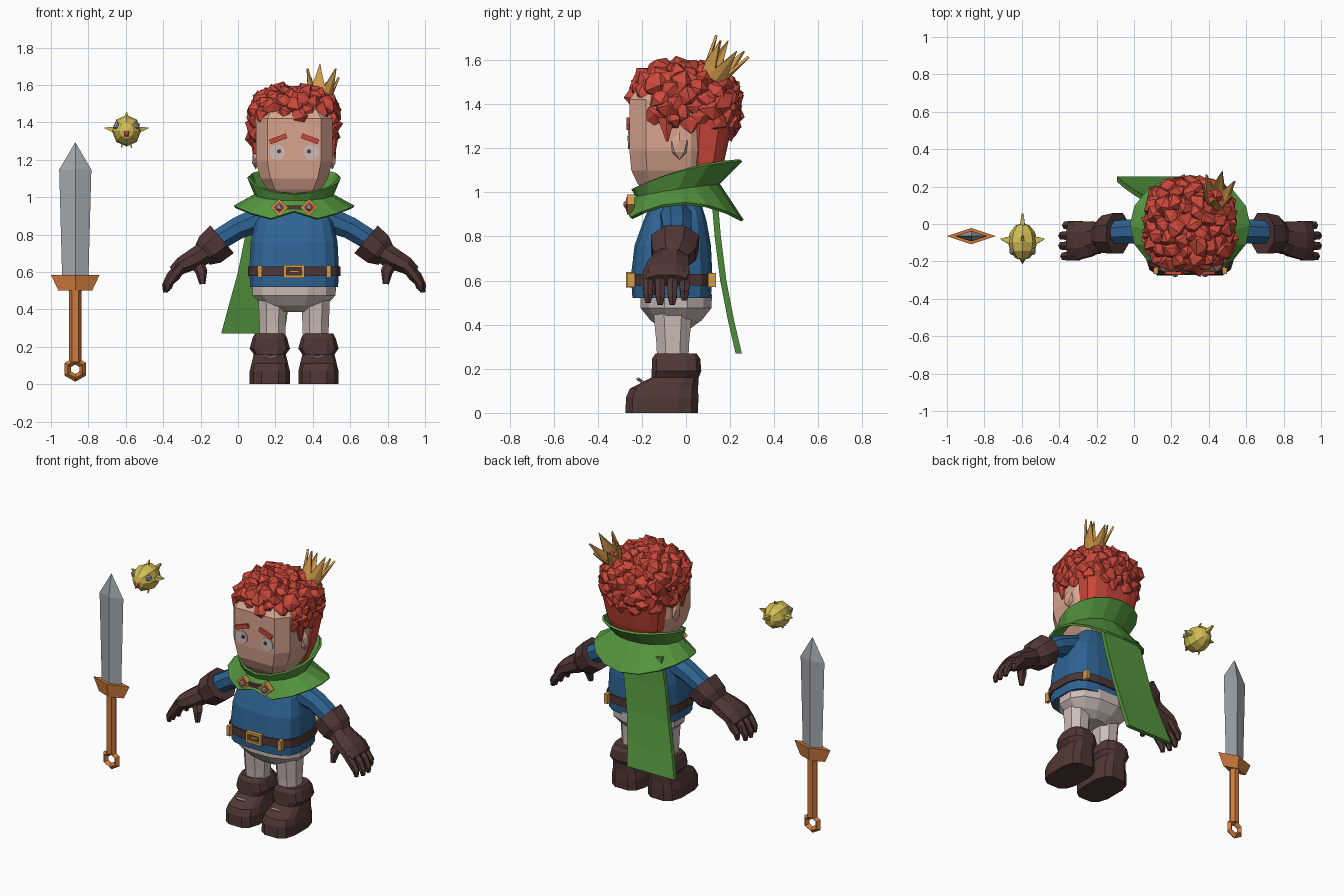
import bpy, bmesh, math, random
from mathutils import Vector, Matrix, Euler

if "Cube" in bpy.data.objects:
    bpy.data.objects.remove(bpy.data.objects["Cube"])

random.seed(4)
CX = 0.3  # centre line of the figure


def material(name, r, g, b):
    m = bpy.data.materials.new(name)
    m.diffuse_color = [((c / 255 + 0.055) / 1.055) ** 2.4 for c in (r, g, b)] + [1]
    m.use_nodes = True
    m.node_tree.nodes["Principled BSDF"].inputs["Base Color"].default_value = m.diffuse_color
    return m


RED = material("hair red", 203, 72, 58)
SKIN = material("skin", 216, 164, 143)
GREEN = material("cloth green", 84, 150, 62)
BLUE = material("tunic blue", 46, 100, 148)
BROWN = material("dark leather", 80, 55, 53)
GOLD = material("gold", 212, 158, 76)
STEEL = material("steel", 162, 167, 170)
PALE = material("pale linen", 204, 188, 184)
WOOD = material("orange wood", 206, 123, 60)
YELLOW = material("bird yellow", 210, 190, 84)


def make(name, bm, mat):
    bmesh.ops.recalc_face_normals(bm, faces=bm.faces)
    me = bpy.data.meshes.new(name)
    bm.to_mesh(me)
    bm.free()
    me.materials.append(mat)
    ob = bpy.data.objects.new(name, me)
    bpy.context.collection.objects.link(ob)
    return ob


def loft(name, rings, mat, cap=True, thick=0):
    bm = bmesh.new()
    vs = [[bm.verts.new(p) for p in r] for r in rings]
    n = len(vs[0])
    for a, b in zip(vs, vs[1:]):
        for i in range(n):
            j = (i + 1) % n
            bm.faces.new((a[i], a[j], b[j], b[i]))
    if cap:
        bm.faces.new(vs[0])
        bm.faces.new(vs[-1])
    ob = make(name, bm, mat)
    if thick:
        s = ob.modifiers.new("thickness", 'SOLIDIFY')
        s.thickness = thick
    return ob


def oval(x, y, z, rx, ry, n=12, p=0.65, off=0.5):
    out = []
    for i in range(n):
        a = 2 * math.pi * (i + off) / n
        c, s = math.cos(a), math.sin(a)
        out.append((x + rx * math.copysign(abs(c) ** p, c), y + ry * math.copysign(abs(s) ** p, s), z))
    return out


def limb(name, pts, mat, n=6, side=(0, 1, 0)):
    """pts: (x, y, z, radius along side, radius across)"""
    P, S, rings = [Vector(p[:3]) for p in pts], Vector(side), []
    for i, p in enumerate(pts):
        t = (P[min(i + 1, len(P) - 1)] - P[max(i - 1, 0)]).normalized()
        N = t.cross(S).normalized()
        rings.append([P[i] + S * p[3] * math.cos(a) + N * p[4] * math.sin(a)
                      for a in (2 * math.pi * (k + 0.5) / n for k in range(n))])
    return loft(name, rings, mat)


def place(loc, scale=(1, 1, 1), rot=(0, 0, 0)):
    return Matrix.LocRotScale(Vector(loc), Euler(rot), Vector(scale))


def box(name, loc, size, mat, rot=(0, 0, 0)):
    bm = bmesh.new()
    bmesh.ops.create_cube(bm, size=1, matrix=place(loc, size, rot))
    return make(name, bm, mat)


def ball(name, loc, radii, mat, sub=1):
    bm = bmesh.new()
    bmesh.ops.create_icosphere(bm, subdivisions=sub, radius=1, matrix=place(loc, radii))
    return make(name, bm, mat)


def disc(name, loc, r, mat, n=10, depth=0.006):
    bm = bmesh.new()
    bmesh.ops.create_cone(bm, cap_ends=True, segments=n, radius1=r, radius2=r, depth=depth,
                          matrix=place(loc, rot=(math.pi / 2, 0, 0)))
    return make(name, bm, mat)


# Head with flat face
shape = [(-.7, -1), (.7, -1), (1, -.6), (1, .5), (.7, 1), (-.7, 1), (-1, .5), (-1, -.6)]
loft("head", [[(CX + u * w, -.07 + v * d, z) for u, v in shape] for z, w, d in
              ((.98, .11, .1), (1.04, .145, .15), (1.1, .18, .178), (1.19, .205, .187),
               (1.42, .205, .187), (1.5, .15, .13))], SKIN)

# Hair: smooth nape plus a core covered in curls
loft("nape_hair", [oval(CX, .07, 1.02, .14, .06), oval(CX, .09, 1.14, .185, .085),
                   oval(CX, .11, 1.34, .215, .11)], RED)
bm = bmesh.new()
bmesh.ops.create_icosphere(bm, subdivisions=2, radius=1, matrix=place((CX, .01, 1.45), (.215, .225, .12)))
for i in range(150):
    h = 1 - 2 * (i + .5) / 150
    a, r = i * 2.39996, math.sqrt(1 - h * h)
    d = Vector((r * math.cos(a), r * math.sin(a), h))
    d /= sum(abs(c) ** 3 for c in d) ** (1 / 3)
    p = Vector((CX + d.x * .2, -.005 + d.y * .212, 1.395 + d.z * .155))
    low = 1.415 if p.y < -.15 else 1.31 if p.y < .1 else 1.285
    if p.z > low:
        s = random.uniform(.045, .066)
        new = bmesh.ops.create_icosphere(bm, subdivisions=1, radius=s, matrix=place(
            p, rot=[random.uniform(0, 3) for _ in range(3)]))["verts"]
        for v in new:
            v.co += Vector([random.uniform(-.012, .012) for _ in range(3)])
make("curly_hair", bm, RED)

# Face details, ears and side locks
for s, tag in ((-1, "right"), (1, "left")):
    ball(tag + "_ear", (CX + s * .205, -.03, 1.21), (.022, .042, .062), SKIN)
    disc(tag + "_eye", (CX + s * .092, -.259, 1.24), .043, PALE)
    disc(tag + "_pupil", (CX + s * .08, -.263, 1.245), .012, BROWN, 6)
    box(tag + "_eyebrow", (CX + s * .085, -.26, 1.312), (.095, .02, .026), RED, (0, s * .35, 0))
    limb(tag + "_side_lock", [(CX + s * .21, -.09, 1.34, .045, .03), (CX + s * .21, -.085, 1.23, .006, .01)], RED)

# Crown, tilted back
M = Vector((.12, .53, .84)).to_track_quat('Z', 'Y').to_matrix()
base = Vector((.435, .12, 1.52))
crown = []
for row in range(2):
    ring = []
    for i in range(12):
        a = math.pi * i / 6
        r, h = (.058, 0) if row == 0 else (.095, .17) if i % 2 else (.07, .05)
        ring.append(base + M @ Vector((r * math.cos(a), r * math.sin(a), h)))
    crown.append(ring)
loft("crown", crown, GOLD, cap=False, thick=.012)


# Flared collar and hanging cape
def collar_ring(rx, y0, y1, zf):
    n = 16
    return [(CX + rx * math.sin(a), (y0 + y1) / 2 - (y1 - y0) / 2 * math.cos(a), zf(a))
            for a in (2 * math.pi * i / n for i in range(n))]


loft("collar", [
    collar_ring(.238, -.235, .245, lambda a: 1.02 + .065 * (1 - math.cos(a)) + .025 * math.sin(a) ** 2),
    collar_ring(.2, -.215, .14, lambda a: .98 + .03 * (1 - math.cos(a))),
    collar_ring(.315, -.262, .25, lambda a: .868 + .075 * math.sin(a) ** 2 + (.05 if math.cos(a) > .99 else 0)),
], GREEN, cap=False, thick=.014)
loft("cape", [[(l, y, z), (r, y, z), (r, y + .028, z), (l, y + .028, z)] for z, l, r, y in
              ((.98, .08, .37, .115), (.8, .04, .34, .13), (.6, .0, .3, .155), (.42, -.05, .27, .19),
               (.27, -.09, .25, .225))], GREEN)

# Collar clasp
box("clasp_bar", (CX, -.25, .945), (.14, .03, .022), BROWN)
for s in (-1, 1):
    disc("clasp_plate", (CX + s * .08, -.25, .945), .045, GOLD, 4, .035)
    disc("clasp_inlay", (CX + s * .08, -.262, .945), .032, RED, 4, .018)
    ball("clasp_stud", (CX + s * .08, -.27, .945), (.02, .015, .02), STEEL)

# Tunic, belt and breeches
loft("tunic", [oval(CX, y, z, rx, ry, 16, .6) for z, y, rx, ry in
               ((.52, -.065, .238, .18), (.62, -.065, .242, .187), (.76, -.06, .235, .175),
                (.87, -.05, .21, .145), (.95, -.045, .15, .115), (1.02, -.04, .1, .08))], BLUE)
loft("belt", [oval(CX, -.065, z, .25, .194, 16, .6) for z in (.578, .63)], BROWN)
for s in (-1, 1):
    box("buckle_side", (CX + s * .048, -.257, .603), (.016, .03, .07), GOLD)
    box("buckle_rail", (CX, -.257, .603 + s * .028), (.1, .03, .015), GOLD)
    for y in (-.25, .118):
        box("belt_loop", (CX + s * .185, y, .603), (.024, .036, .064), GOLD)
box("buckle_pin", (CX, -.257, .603), (.05, .025, .012), GOLD)
loft("breeches", [oval(CX, -.045, z, rx, ry, 12, .85) for z, rx, ry in
                  ((.385, .1, .07), (.42, .175, .12), (.475, .228, .165), (.54, .232, .168))], PALE)

for s, tag in ((-1, "right"), (1, "left")):
    X = lambda d: CX + s * d
    # Legs and boots
    loft(tag + "_leg", [oval(X(.115), -.06, z, rx, ry, 8, .9) for z, rx, ry in
                        ((.22, .072, .075), (.32, .076, .08), (.46, .082, .095))], PALE)
    loft(tag + "_boot", [oval(X(.13), y, z, rx, ry, 12, .65) for z, y, rx, ry in
                         ((0, -.11, .11, .168), (.07, -.108, .11, .168), (.11, -.1, .1, .158),
                          (.16, -.05, .088, .11), (.19, -.043, .11, .115), (.245, -.045, .095, .112),
                          (.27, -.045, .082, .095))], BROWN)
    for t in (-1, 1):
        box(tag + "_lace", (X(.125), -.203, .144), (.075, .012, .008), PALE, (.45, t * .3, t * .5))
    # Sleeves
    limb(tag + "_sleeve", [(X(.1), -.045, .89, .08, .09), (X(.2), -.045, .875, .075, .072),
                           (X(.3), -.04, .835, .07, .064), (X(.43), -.045, .755, .065, .06)], BLUE, 8)
    # Gloves: cuff, palm, four fingers, thumb
    limb(tag + "_glove_cuff", [(X(.385), -.05, .775, .118, .105), (X(.45), -.055, .72, .108, .098),
                               (X(.49), -.06, .69, .075, .07)], BROWN, 8)
    limb(tag + "_palm", [(X(.45), -.06, .72, .075, .065), (X(.53), -.08, .67, .1, .062),
                         (X(.6), -.088, .635, .112, .05), (X(.645), -.088, .6, .1, .035)], BROWN, 8)
    for k in range(4):
        y, e = -.172 + k * .055, (.01, 0, 0, .02)[k]
        limb(tag + "_finger", [(X(.6), y, .635, .026, .03), (X(.658 - e), y, .575, .026, .027),
                               (X(.685 - e), y, .525 + e, .023, .022), (X(.688 - e), y, .49 + e, .014, .013)],
             BROWN, 6)
    limb(tag + "_thumb", [(X(.53), -.1, .67, .035, .04), (X(.495), -.135, .6, .03, .032),
                          (X(.49), -.145, .535, .016, .016)], BROWN)

# Sword standing beside the figure
SX, SY = -.87, -.065
loft("sword_blade", [oval(SX, SY, z, rx, ry, 4, 1, 0) for z, rx, ry in
                     ((.56, .07, .026), (1.147, .086, .028), (1.292, .001, .001))], STEEL)
loft("sword_guard", [oval(SX, SY, z, rx, ry, 4, 1, 0) for z, rx, ry in
                     ((.5, .09, .034), (.585, .13, .044))], WOOD)
loft("sword_grip", [oval(SX, SY, z, .034, .03, 6, 1, 0) for z in (.12, .51)], WOOD)
bpy.ops.mesh.primitive_torus_add(major_segments=6, minor_segments=4, major_radius=.046, minor_radius=.021,
                                 location=(SX, SY, .08), rotation=(math.pi / 2, math.pi / 6, 0))
pommel = bpy.context.object
pommel.name = "sword_pommel"
pommel.data.materials.append(WOOD)

# Little bird
BX, BY, BZ = -.596, -.095, 1.355
bm = bmesh.new()
bmesh.ops.create_uvsphere(bm, u_segments=8, v_segments=6, radius=1,
                          matrix=place((BX, BY, BZ), (.078, .084, .1), (math.pi / 2, 0, 0)))
make("bird_body", bm, YELLOW)
limb("bird_tail", [(BX, -.02, BZ + .01, .02, .03), (BX, .055, BZ + .03, .008, .004)], YELLOW, 4, (1, 0, 0))
limb("bird_beak", [(BX, -.175, BZ - .01, .024, .03), (BX, -.212, BZ - .03, .003, .003)], RED, 4, (1, 0, 0))
limb("bird_crest", [(BX, -.1, BZ + .06, .02, .015), (BX, -.06, BZ + .1, .003, .003)], YELLOW, 4, (1, 0, 0))
for s in (-1, 1):
    limb("bird_wing", [(BX + s * .06, -.09, BZ + .005, .035, .025), (BX + s * .118, -.08, BZ + .015, .003, .003)],
         YELLOW, 4)
    ball("bird_eye", (BX + s * .053, -.148, BZ + .026), (.02, .02, .022), STEEL)
    limb("bird_foot", [(BX + s * .022, -.1, BZ - .06, .01, .01), (BX + s * .026, -.115, BZ - .092, .003, .003)],
         YELLOW, 4)
